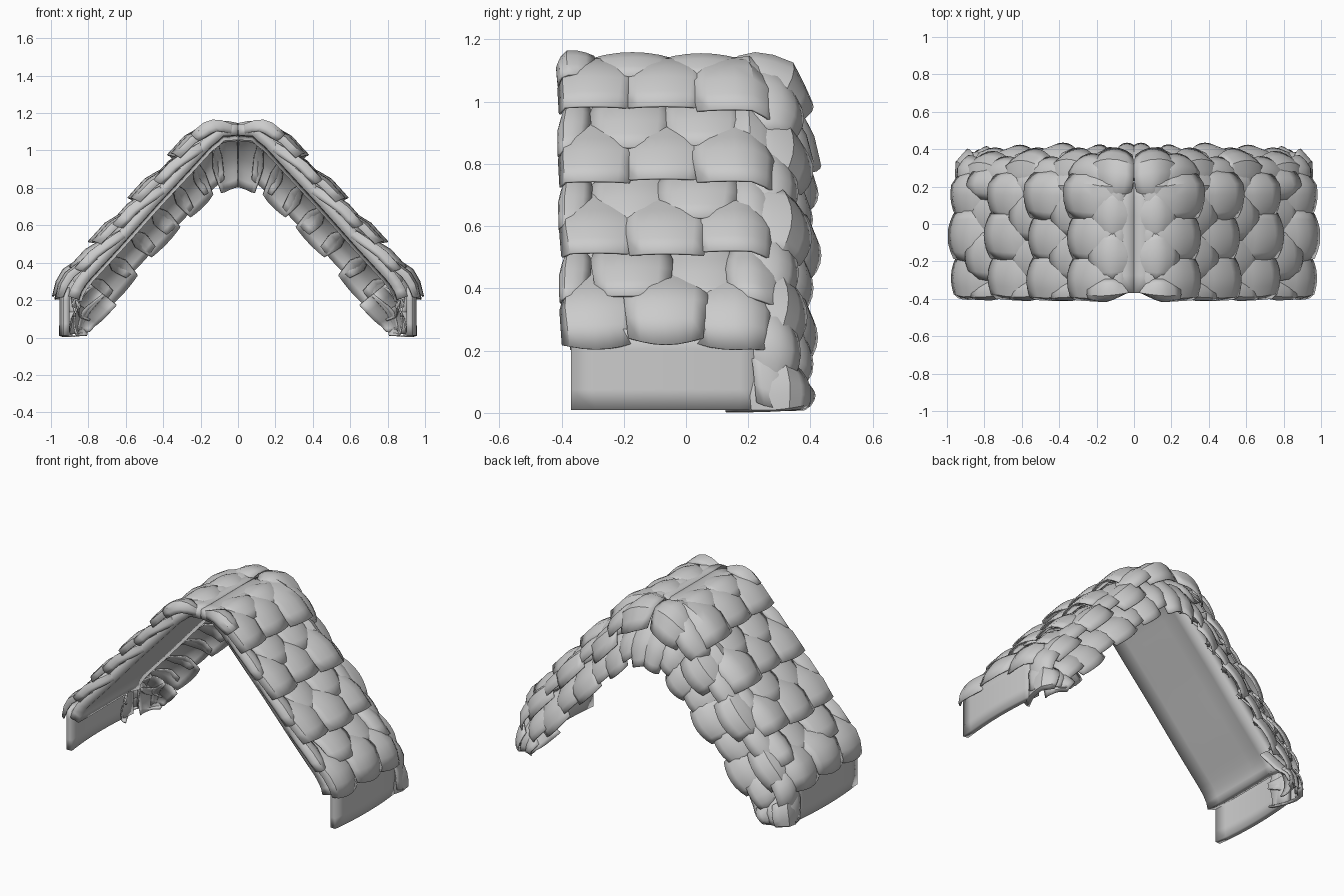
import bpy, bmesh, random
from mathutils import Vector

if "Cube" in bpy.data.objects:
    bpy.data.objects.remove(bpy.data.objects["Cube"])

random.seed(4)

# Outer roof profile from ridge to foot, and matching lower rim at the back (x, z)
OUTER = [(0, 1.17), (.11, 1.16), (.21, 1.08), (.31, .97), (.5, .765),
         (.7, .54), (.88, .345), (.935, .25), (.945, .01)]
INNER = [(0, .80), (.05, .78), (.1, .76), (.15, .71), (.3, .56),
         (.49, .36), (.66, .17), (.74, .09), (.80, .02)]
# Depth section: distance along it -> y and blend towards the lower rim
DEPTH = [(-.44, -.41, .12), (-.37, -.38, 0), (.2, .2, 0), (.32, .3, .2),
         (.43, .36, .55), (.58, .40, 1)]
ARC = [0]
for a, b in zip(OUTER, OUTER[1:]):
    ARC.append(ARC[-1] + (Vector(b) - Vector(a)).length)
LENGTH = ARC[-1]


def lookup(keys, rows, q):
    q = max(keys[0], min(keys[-1], q))
    for i in range(len(keys) - 1):
        if q <= keys[i + 1]:
            f = (q - keys[i]) / (keys[i + 1] - keys[i])
            return Vector(rows[i]).lerp(Vector(rows[i + 1]), f)


def surface(s, t):
    y, k = lookup([d[0] for d in DEPTH], [d[1:] for d in DEPTH], t)
    p = lookup(ARC, OUTER, s).lerp(lookup(ARC, INNER, s), k)
    return Vector((p.x, y, p.y))


def point(s, t, h):
    e = .04
    s_in, t_in = max(e, min(LENGTH - e, s)), max(-.4, min(.53, t))
    ds = surface(s_in + e, t_in) - surface(s_in - e, t_in)
    dt = surface(s_in, t_in + e) - surface(s_in, t_in - e)
    p = surface(s, t) + ds.cross(dt).normalized() * h
    return Vector((max(.002, min(.995, p.x)), p.y, max(.01, p.z)))


def finish(name, bm, thick):
    me = bpy.data.meshes.new(name)
    bm.to_mesh(me)
    bm.free()
    ob = bpy.data.objects.new(name, me)
    bpy.context.collection.objects.link(ob)
    if thick:
        m = ob.modifiers.new("thickness", 'SOLIDIFY')
        m.thickness, m.offset = thick, -1
    m = ob.modifiers.new("mirror", 'MIRROR')
    m.use_mirror_merge = False
    bpy.context.view_layer.objects.active = ob
    ob.select_set(True)
    bpy.ops.object.shade_smooth_by_angle(angle=.6)
    ob.select_set(False)
    return ob


def grid(bm, nu, nv, fn):
    v = [[bm.verts.new(fn(i / nu, j / nv)) for i in range(nu + 1)] for j in range(nv + 1)]
    for j in range(nv):
        for i in range(nu):
            bm.faces.new((v[j][i], v[j + 1][i], v[j + 1][i + 1], v[j][i + 1]))


def scale(bm, c, w, start, end, along_s=True, lift=.045, bulge=.03):
    """One domed shingle: c, w = centre and width, start to end = its length."""
    skew = random.uniform(-.012, .012)
    end += random.uniform(-.015, .015)
    lift += random.uniform(-.012, .012)

    def fn(u, v):
        x = 2 * u - 1
        width = w * (.72 + .28 * min(1, v * 2)) * (1 - .12 * max(0, v - .6) / .4)
        across = c + x * width / 2 + skew * v
        along = start + (end - start) * v - .02 * x * x * v
        h = -.05 + (lift + .05) * min(1, v * 1.6) + bulge * (1 - x * x) - .025
        return point(along, across, h) if along_s else point(across, along, h)
    grid(bm, 6, 6, fn)


# Underlying roof board
bm = bmesh.new()
grid(bm, 6, 24, lambda u, v: point(v * 1.37, -.37 + u * .62, -.03))
finish("roof_board", bm, .06)

# Upright foot panels
bm = bmesh.new()
grid(bm, 8, 4, lambda u, v: Vector((.955 - .02 * (2 * u - 1) ** 2, -.37 + .62 * u, .27 - .26 * v)))
finish("foot_panel", bm, .035)

# Overlapping shingle rows on the slopes, in staggered courses
bm = bmesh.new()
for end in (.42, .73, 1.05, 1.39):
    for c, w in ((-.285, .27), (-.06, .27), (.15, .28)):
        scale(bm, c, w, max(0, end - .40), end)
for end in (.26, .57, .89, 1.21):
    for c, w in ((-.37, .16), (-.17, .26), (.05, .26), (.24, .22)):
        scale(bm, c, w, max(0, end - .36), end, lift=.025)
finish("slope_shingles", bm, .008)

# Shingles hanging down over the rounded back
bm = bmesh.new()
for i in range(9):
    scale(bm, .08 + i * .175, .27, .30, .58 - .04 * (i % 2), False, lift=.02)
for i in range(9):
    scale(bm, .14 + i * .175, .29, .13, .42 - .05 * (i % 2), False, lift=.04)
finish("back_shingles", bm, .008)

# Shingles closing the back corners at the feet
bm = bmesh.new()
for c in (.29, .40, .50):
    scale(bm, c, .17, 1.22, LENGTH, lift=.03, bulge=.02)
finish("corner_shingles", bm, .008)
